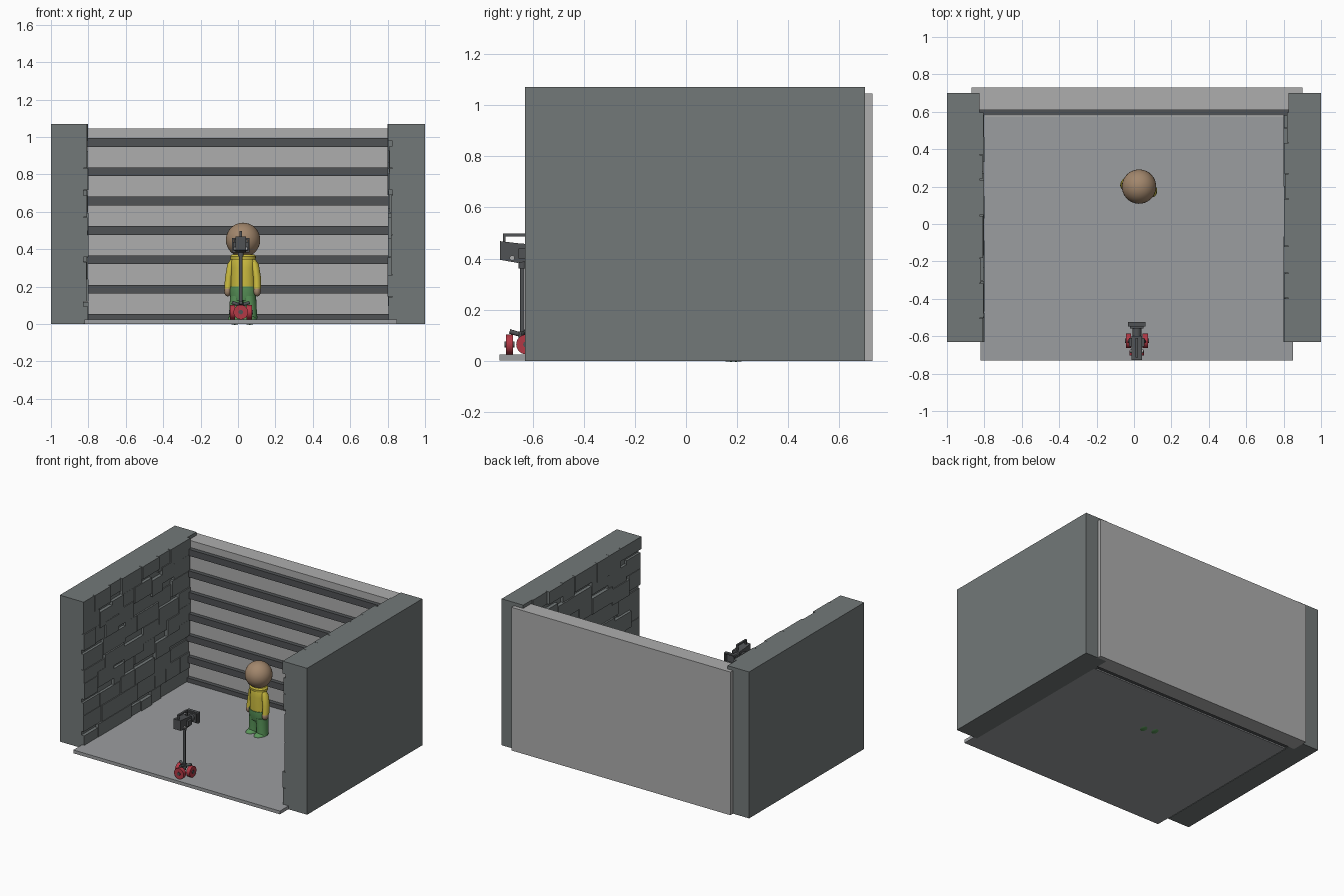
import bpy, bmesh, random
from math import pi, sin, cos, radians
from mathutils import Vector, Matrix

if "Cube" in bpy.data.objects:
    bpy.data.objects.remove(bpy.data.objects["Cube"])

random.seed(7)

def material(name, c):
    m = bpy.data.materials.new(name)
    m.diffuse_color = (*c, 1)
    m.use_nodes = True
    m.node_tree.nodes["Principled BSDF"].inputs["Base Color"].default_value = m.diffuse_color
    return m

STONE = material("stone", (0.17, 0.19, 0.19))
DARK = material("dark_metal", (0.08, 0.085, 0.09))
PALE = material("pale_panel", (0.42, 0.42, 0.42))
FLOOR = material("floor_grey", (0.33, 0.34, 0.35))
RED = material("red", (0.45, 0.04, 0.06))
SKIN = material("skin", (0.36, 0.24, 0.15))
YELLOW = material("yellow", (0.6, 0.5, 0.05))
GREEN = material("green", (0.1, 0.3, 0.1))

def add_box(bm, lo, hi):
    size = [b - a for a, b in zip(lo, hi)]
    mid = [(a + b) / 2 for a, b in zip(lo, hi)]
    bmesh.ops.create_cube(bm, size=1, matrix=Matrix.Translation(mid) @ Matrix.Diagonal((*size, 1)))

def finish(bm, name, mat, smooth=False):
    bmesh.ops.recalc_face_normals(bm, faces=bm.faces)
    me = bpy.data.meshes.new(name)
    bm.to_mesh(me)
    bm.free()
    ob = bpy.data.objects.new(name, me)
    bpy.context.collection.objects.link(ob)
    me.materials.append(mat)
    if smooth:
        bpy.ops.object.select_all(action='DESELECT')
        ob.select_set(True)
        bpy.context.view_layer.objects.active = ob
        bpy.ops.object.shade_smooth_by_angle(angle=radians(40))
    return ob

def boxes(name, mat, *pairs):
    bm = bmesh.new()
    for lo, hi in pairs:
        add_box(bm, lo, hi)
    return finish(bm, name, mat)

def rod(name, mat, a, b, r1, r2=None, seg=16):
    a, b = Vector(a), Vector(b)
    d = b - a
    m = Matrix.Translation((a + b) / 2) @ d.to_track_quat('Z', 'Y').to_matrix().to_4x4()
    bm = bmesh.new()
    bmesh.ops.create_cone(bm, cap_ends=True, segments=seg, radius1=r1,
                          radius2=r1 if r2 is None else r2, depth=d.length, matrix=m)
    return finish(bm, name, mat, True)

def ball(name, mat, c, r, seg=24):
    bm = bmesh.new()
    bmesh.ops.create_uvsphere(bm, u_segments=seg, v_segments=seg // 2, radius=1,
                              matrix=Matrix.Translation(c) @ Matrix.Diagonal((*r, 1)))
    return finish(bm, name, mat, True)

def loft(name, mat, rings, seg=20):
    # stacked ellipses: (x, y, z, radius x, radius y)
    bm = bmesh.new()
    loops = [[bm.verts.new((x + rx * cos(2 * pi * i / seg), y + ry * sin(2 * pi * i / seg), z))
              for i in range(seg)] for x, y, z, rx, ry in rings]
    for a, b in zip(loops, loops[1:]):
        for i in range(seg):
            bm.faces.new((a[i], a[(i + 1) % seg], b[(i + 1) % seg], b[i]))
    bm.faces.new(loops[0][::-1])
    bm.faces.new(loops[-1])
    return finish(bm, name, mat, True)

# floor, back panel and its dark rails
boxes("floor", FLOOR, ((-0.82, -0.73, 0.001), (0.85, 0.575, 0.025)))
boxes("back_panel", PALE, ((-0.87, 0.61, 0), (0.90, 0.73, 1.046)))
boxes("back_rails", DARK, *[((-0.83, 0.58, 0.16 + 0.157 * (i - 1) + 0.003),
                             (0.83, 0.615, 0.21 + 0.157 * (i - 1))) for i in range(7)])

# side walls with uneven stone blocks on the inside
for side, label in ((-1, "left"), (1, "right")):
    xs = sorted((side * 0.826, side * 1.0))
    boxes(label + "_wall", STONE, ((xs[0], -0.63, 0), (xs[1], 0.70, 1.07)))
    bm = bmesh.new()
    rows, gap = 9, 0.003
    h = 1.07 / rows
    for r in range(rows):
        y = -0.63
        while y < 0.60:
            w = random.uniform(0.11, 0.27)
            end = y + w if y + w < 0.52 else 0.60
            face = 0.80 + random.choice((0, 0.002, 0.004, 0.007, 0.01, 0.018))
            bx = sorted((side * face, side * 0.86))
            shift = random.choice((0, 0, 0.025, -0.025))
            z0 = max(0.0, r * h + gap + (shift if r else 0))
            z1 = min(1.07, (r + 1) * h + (shift if r < rows - 1 else 0))
            add_box(bm, (bx[0], y, z0), (bx[1], end - gap, z1))
            y = end
    finish(bm, label + "_stone_blocks", STONE)

# toy person, built around its own origin and then placed
person = [
    ball("head", SKIN, (0, 0, 0.45), (0.092, 0.092, 0.092), 32),
    loft("shirt", YELLOW, [(0, 0, 0.185, 0.068, 0.052), (0, 0, 0.22, 0.066, 0.053),
                           (0, 0, 0.30, 0.064, 0.05), (0, 0, 0.335, 0.066, 0.048),
                           (0, 0, 0.35, 0.058, 0.044)]),
    loft("collar", YELLOW, [(0, 0, 0.345, 0.068, 0.055), (0, 0, 0.362, 0.07, 0.057),
                            (0, 0, 0.372, 0.06, 0.05)]),
    loft("hips", GREEN, [(0, 0, 0.125, 0.066, 0.045), (0, 0, 0.17, 0.073, 0.056),
                         (0, 0, 0.20, 0.071, 0.056)]),
]
for s, label in ((-1, "left"), (1, "right")):
    person += [
        loft(label + "_leg", GREEN, [(s * 0.041, 0, 0.03, 0.037, 0.042), (s * 0.039, 0, 0.08, 0.035, 0.041),
                                     (s * 0.034, 0, 0.15, 0.036, 0.046)]),
        ball(label + "_foot", GREEN, (s * 0.041, -0.015, 0.022), (0.037, 0.056, 0.026)),
        loft(label + "_sleeve", YELLOW, [(s * 0.081, -0.008, 0.19, 0.02, 0.025), (s * 0.077, 0, 0.25, 0.021, 0.026),
                                         (s * 0.066, 0, 0.32, 0.02, 0.025), (s * 0.056, 0, 0.345, 0.012, 0.016)]),
        ball(label + "_hand", SKIN, (s * 0.081, -0.012, 0.176), (0.019, 0.024, 0.028)),
    ]
for ob in person:
    ob.data.transform(Matrix.Translation((0.027, 0.2, 0)) @ Matrix.Rotation(-0.25, 4, 'Z'))

# camera stand: pole, hub and three caster legs
X, Y = 0.015, -0.64
rod("stand_pole", DARK, (X, Y, 0.07), (X, Y, 0.39), 0.009)
rod("stand_collar", DARK, (X, Y, 0.36), (X, Y, 0.39), 0.015)
rod("stand_hub", DARK, (X, Y, 0.085), (X, Y, 0.115), 0.016)
for i, (cx, cy) in enumerate(((X, -0.69), (X - 0.045, -0.625), (X + 0.045, -0.625))):
    d = Vector((cx - X, cy - Y, 0)).normalized()
    c = Vector((cx, cy, 0.064))
    axle = d if i == 0 else Vector((1, 0, 0))
    rod(f"caster_arm_{i}", DARK, (X, Y, 0.10), (cx, cy, 0.115), 0.009)
    rod(f"caster_wheel_{i}", RED, c - axle * 0.014, c + axle * 0.014, 0.039, seg=24)
    rod(f"caster_axle_{i}", DARK, c - axle * 0.019, c + axle * 0.019, 0.012)

# camera: body with sloped underside, lens, hood, handle and knobs
bm = bmesh.new()
profile = [(-0.728, 0.395), (-0.66, 0.383), (-0.60, 0.39), (-0.60, 0.455), (-0.66, 0.46), (-0.728, 0.468)]
f = bm.faces.new([bm.verts.new((X - 0.028, y, z)) for y, z in profile])
ext = bmesh.ops.extrude_face_region(bm, geom=[f])
bmesh.ops.translate(bm, vec=(0.056, 0, 0), verts=[v for v in ext["geom"] if isinstance(v, bmesh.types.BMVert)])
finish(bm, "camera_body", DARK)
rod("camera_lens", DARK, (X, -0.60, 0.42), (X, -0.545, 0.42), 0.024)
boxes("lens_hood", DARK, ((X - 0.036, -0.558, 0.39), (X + 0.036, -0.548, 0.452)),
      ((X - 0.046, -0.548, 0.383), (X + 0.046, -0.525, 0.392)),
      ((X - 0.046, -0.548, 0.452), (X + 0.046, -0.525, 0.461)),
      ((X - 0.046, -0.548, 0.39), (X - 0.038, -0.525, 0.455)),
      ((X + 0.038, -0.548, 0.39), (X + 0.046, -0.525, 0.455)))
boxes("camera_handle", DARK, ((X - 0.007, -0.715, 0.487), (X + 0.007, -0.61, 0.498)),
      ((X - 0.007, -0.715, 0.46), (X + 0.007, -0.705, 0.49)),
      ((X - 0.007, -0.62, 0.45), (X + 0.007, -0.61, 0.49)))
rod("camera_knob", PALE, (X - 0.036, -0.68, 0.402), (X + 0.036, -0.68, 0.402), 0.01)
boxes("camera_side_unit", DARK, ((X - 0.042, -0.655, 0.40), (X + 0.042, -0.61, 0.44)))
